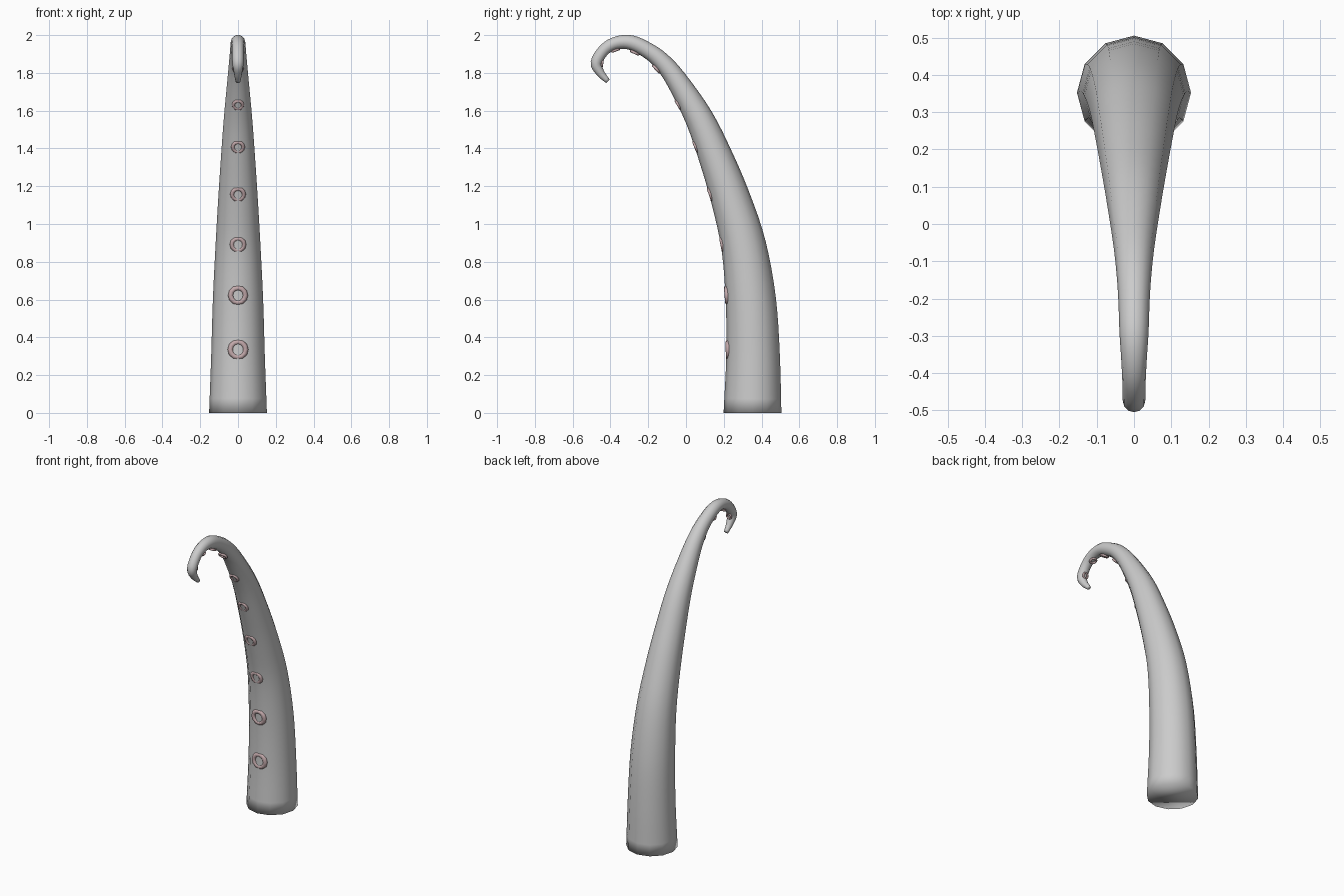
import bpy, bmesh, math
from mathutils import Vector

if "Cube" in bpy.data.objects:
    bpy.data.objects.remove(bpy.data.objects["Cube"])

SIDES = 12
STEPS = 4

# Centreline: (y, z, radius) from base to curled tip
PATH = [Vector(p) for p in (
    (.352, 0, .153), (.355, .3, .142), (.343, .6, .133), (.305, .885, .119),
    (.238, 1.128, .105), (.162, 1.342, .091), (.070, 1.56, .075),
    (-.052, 1.765, .056), (-.132, 1.864, .047), (-.205, 1.920, .042),
    (-.290, 1.960, .039), (-.367, 1.959, .034), (-.430, 1.925, .031),
    (-.475, 1.855, .030), (-.453, 1.800, .022), (-.413, 1.755, .013))]


def catmull(a, b, c, d, t):
    return 0.5 * (2 * b + (c - a) * t + (2 * a - 5 * b + 4 * c - d) * t * t
                  + (3 * b - a - 3 * c + d) * t ** 3)


# Smooth the centreline
pts = [2 * PATH[0] - PATH[1]] + PATH + [2 * PATH[-1] - PATH[-2]]
samples = [catmull(*pts[i:i + 4], s / STEPS)
           for i in range(len(PATH) - 1) for s in range(STEPS)] + [PATH[-1]]

# Frames: centre, radius, direction towards the inner side of the curl
frames = []
for i, s in enumerate(samples):
    d = samples[min(i + 1, len(samples) - 1)] - samples[max(i - 1, 0)]
    inner = Vector((0, -d.y, d.x)).normalized() if i else Vector((0, -1, 0))
    frames.append((Vector((0, s.x, s.y)), s.z, inner))

# Tentacle body: twelve-sided rings along the centreline, capped at both ends
bm = bmesh.new()
rings = []
for centre, r, inner in frames:
    ring = []
    for k in range(SIDES):
        a = math.tau * k / SIDES
        ring.append(bm.verts.new(centre + inner * r * math.cos(a)
                                 + Vector((r * math.sin(a), 0, 0))))
    rings.append(ring)
for lo, hi in zip(rings, rings[1:]):
    for k in range(SIDES):
        n = (k + 1) % SIDES
        bm.faces.new((lo[k], lo[n], hi[n], hi[k]))
bm.faces.new(rings[0])
bm.faces.new(rings[-1])
bmesh.ops.recalc_face_normals(bm, faces=bm.faces)
for f in bm.faces:
    f.smooth = True
mesh = bpy.data.meshes.new("tentacle")
bm.to_mesh(mesh)
bm.free()
bpy.context.collection.objects.link(bpy.data.objects.new("tentacle", mesh))

# Suckers: (y, z, outer radius, sink depth) along the inner side
pink = bpy.data.materials.new("sucker_pink")
pink.diffuse_color = (.55, .40, .41, 1)
pink.use_nodes = True
pink.node_tree.nodes["Principled BSDF"].inputs["Base Color"].default_value = pink.diffuse_color
SUCKERS = [(.217, .335, .055, .012), (.21, .622, .053, .010),
           (.187, .89, .044, .011), (.125, 1.155, .042, .009),
           (.047, 1.405, .037, .006), (-.04, 1.63, .033, .004),
           (-.155, 1.822, .031, .001), (-.27, 1.91, .028, -.003),
           (-.375, 1.925, .025, -.003), (-.446, 1.85, .022, -.002)]


def add_sucker(index, y, z, size, sink):
    target = Vector((0, y, z))
    centre, r, inner = min(
        frames, key=lambda f: (f[0] + f[2] * f[1] - target).length)
    # slide along the body to the exact position
    along = Vector((0, inner.z, -inner.y))
    pos = centre + inner * (r - sink)
    pos += along * (target - pos).dot(along)
    bpy.ops.mesh.primitive_torus_add(
        major_segments=12, minor_segments=8, major_radius=size * .74,
        minor_radius=size * .26, location=pos,
        rotation=inner.to_track_quat('Z', 'X').to_euler())
    ob = bpy.context.object
    ob.name = f"sucker_{index}"
    ob.data.materials.append(pink)
    bpy.ops.object.shade_smooth()


for i, s in enumerate(SUCKERS, 1):
    add_sucker(i, *s)
